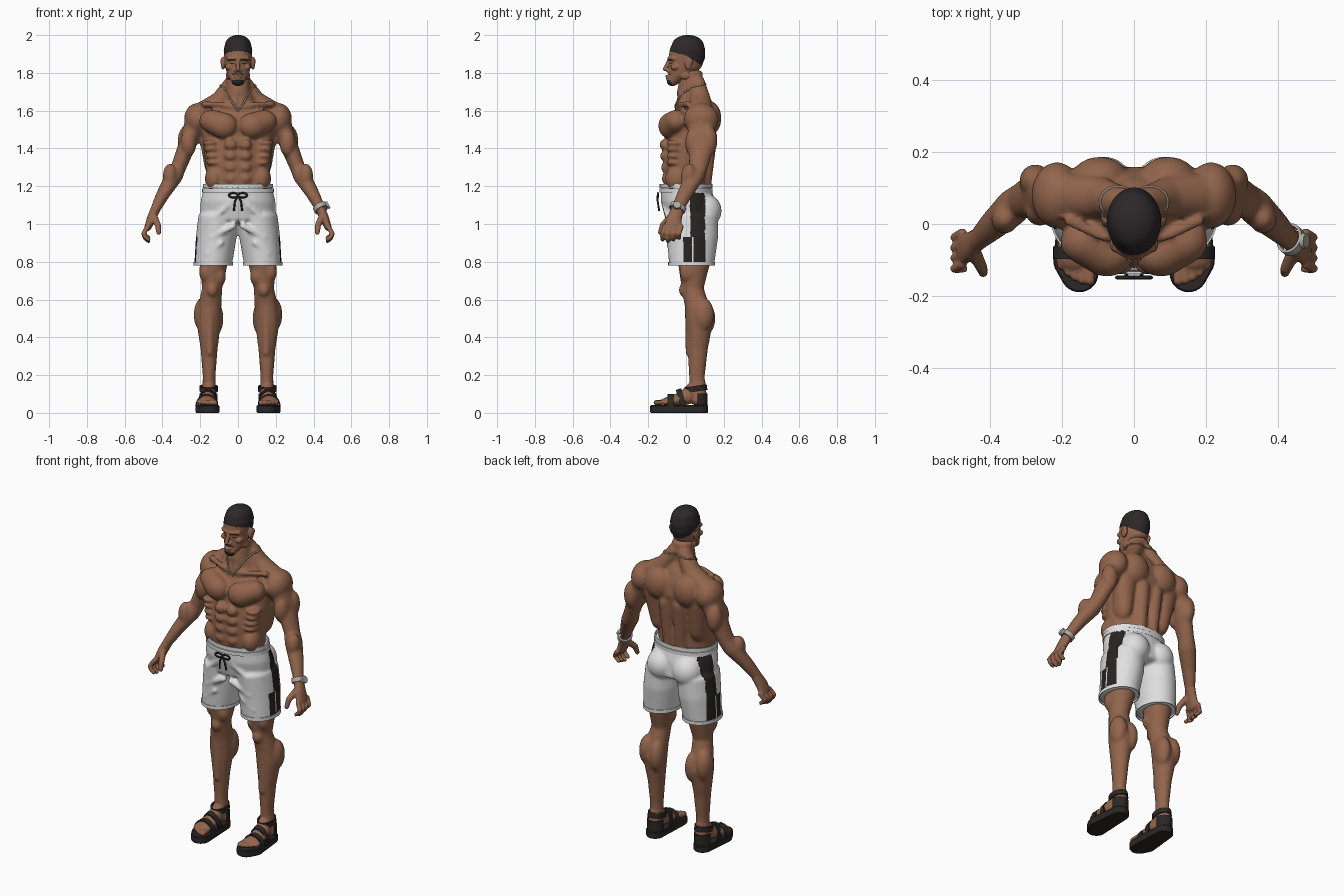
import bpy, bmesh
from math import pi, sin, cos
from mathutils import Vector

cube = bpy.data.objects.get("Cube")
if cube:
    bpy.data.objects.remove(cube, do_unlink=True)


def colour(name, red, green, blue):
    mat = bpy.data.materials.new(name)
    mat.diffuse_color = (red, green, blue, 1)
    mat.use_nodes = True
    shader = mat.node_tree.nodes["Principled BSDF"]
    shader.inputs["Base Color"].default_value = (red, green, blue, 1)
    shader.inputs["Roughness"].default_value = 0.8
    return mat


SKIN = colour("brown skin", .29, .13, .073)
HAIR = colour("black hair", .026, .02, .021)
CLOTH = colour("white cloth", .74, .74, .75)
PANEL = colour("dark panel", .022, .017, .016)
RUBBER = colour("black rubber", .024, .02, .019)
METAL = colour("silver metal", .42, .4, .37)
CHAIN = colour("dull chain", .25, .2, .15)

ball = bmesh.new()
bmesh.ops.create_icosphere(ball, subdivisions=4, radius=1)
SPHERE = [v.co.copy() for v in ball.verts]
ball.free()


def blob(bm, *points, sides=(1, -1)):
    """Chain of ellipsoids, each one hulled to the next, mirrored in x."""
    for side in sides:
        balls = []
        for x, y, z, *radii in points:
            rx, ry, rz = radii if len(radii) == 3 else radii * 3
            balls.append([(side * x + rx * p.x, y + ry * p.y, z + rz * p.z) for p in SPHERE])
        pairs = zip(balls, balls[1:]) if len(balls) > 1 else [(balls[0], [])]
        for first, second in pairs:
            verts = [bm.verts.new(co) for co in first + second]
            bmesh.ops.convex_hull(bm, input=verts)


def place(name, bm, mats):
    mesh = bpy.data.meshes.new(name)
    bm.to_mesh(mesh)
    bm.free()
    obj = bpy.data.objects.new(name, mesh)
    bpy.context.collection.objects.link(obj)
    for mat in mats:
        mesh.materials.append(mat)
    return obj


def sculpt(name, bm, voxel, steps, mats, rule=None):
    """Fuse overlapping masses into one skin, then colour faces by rule."""
    obj = place(name, bm, [])
    remesh = obj.modifiers.new("Fuse", "REMESH")
    remesh.mode = "VOXEL"
    remesh.voxel_size = voxel
    obj.modifiers.new("Relax", "SMOOTH").iterations = steps
    graph = bpy.context.evaluated_depsgraph_get()
    obj.data = bpy.data.meshes.new_from_object(obj.evaluated_get(graph))
    obj.modifiers.clear()
    obj.data.materials.clear()
    for mat in mats:
        obj.data.materials.append(mat)
    obj.data.shade_smooth()
    if rule:
        for face in obj.data.polygons:
            face.material_index = int(rule(*face.center))
    return obj


def strap(name, mat, centre, rx, ry, width, turn=(0, 0, 0), arc=2 * pi, thick=.008):
    """Flat elliptical band, closed or as an arc."""
    bm, count, rings = bmesh.new(), 40, []
    closed = arc > 6
    for i in range(count + (not closed)):
        a = arc * i / count
        rings.append([bm.verts.new(((rx + t) * cos(a), (ry + t) * sin(a), h))
                      for t, h in ((0, -width / 2), (thick, -width / 2), (thick, width / 2), (0, width / 2))])
    for a, b in zip(rings, rings[1:] + (rings[:1] if closed else [])):
        for j in range(4):
            bm.faces.new((a[j], b[j], b[j - 1], a[j - 1]))
    if not closed:
        bm.faces.new(rings[0])
        bm.faces.new(rings[-1])
    bmesh.ops.recalc_face_normals(bm, faces=bm.faces)
    obj = place(name, bm, [mat])
    obj.location, obj.rotation_euler = centre, turn
    obj.data.shade_smooth()
    obj.data.set_sharp_from_angle(angle=.7)


def cord(name, mat, points, radius, cyclic=False):
    curve = bpy.data.curves.new(name, "CURVE")
    curve.dimensions = "3D"
    curve.bevel_depth, curve.bevel_resolution = radius, 2
    line = curve.splines.new("POLY")
    line.points.add(len(points) - 1)
    for spot, co in zip(line.points, points):
        spot.co = (*co, 1)
    line.use_cyclic_u = cyclic
    curve.materials.append(mat)
    bpy.context.collection.objects.link(bpy.data.objects.new(name, curve))


# Torso core and neck
body = bmesh.new()
blob(body, (0, 0, 1.13, .16, .115, .03), (0, 0, 1.24, .165, .118, .03), (0, 0, 1.33, .175, .118, .03),
     (0, .02, 1.43, .185, .125, .03), (0, .035, 1.52, .185, .125, .03), (0, .045, 1.59, .165, .1, .03),
     (0, .04, 1.64, .1, .085, .03), (0, .02, 1.7, .064, .068, .02), (0, .03, 1.8, .06, .058, .02), sides=(1,))
blob(body, (.03, .06, 1.75, .04), (.09, .075, 1.665, .05, .055, .038), (.19, .08, 1.6, .05, .06, .045))  # trapezius
blob(body, (.02, -.045, 1.62, .014), (.09, -.035, 1.633, .013), (.18, .01, 1.635, .016))  # collarbone
blob(body, (.035, .02, 1.77, .02), (.018, -.045, 1.64, .012))  # neck tendon
blob(body, (.075, -.088, 1.52, .072, .058, .068), (.14, -.05, 1.545, .065, .06, .06))  # pectoral
blob(body, (.14, .09, 1.5, .07, .06, .09), (.13, .06, 1.33, .05, .06, .08))  # lat
blob(body, (.095, .125, 1.56, .08, .062, .09))  # shoulder blade
blob(body, (.04, .09, 1.18, .035, .04, .04), (.045, .125, 1.46, .04, .04, .05))  # spine column
for row in range(4):
    blob(body, (.038, -.115 + .004 * row, 1.42 - .06 * row, .034, .026, .028))  # abdominals
    blob(body, (.145 - .006 * row, -.06, 1.43 - .035 * row, .042, .045, .016))  # ribs
blob(body, (.125, -.045, 1.24, .05, .065, .07))  # oblique

# Arms
blob(body, (.225, .08, 1.54, .055, .075, .06), (.268, .085, 1.42, .046, .066, .05), (.315, .065, 1.3, .04, .05, .04),
     (.34, .045, 1.25, .047, .052, .04), (.395, -.005, 1.16, .037, .042, .03), (.437, -.045, 1.08, .025, .032, .03))
blob(body, (.215, .08, 1.555, .07, .092, .085))  # deltoid
blob(body, (.262, .04, 1.43, .042, .045, .075))  # biceps
blob(body, (.275, .12, 1.44, .044, .046, .08))  # triceps
blob(body, (.36, .015, 1.25, .038, .042, .07))  # forearm

# Legs
blob(body, (.118, .035, .95, .09, .11, .04), (.13, .042, .78, .073, .082, .03), (.137, .035, .66, .053, .058, .03),
     (.15, .06, .56, .062, .065, .03), (.155, .072, .49, .066, .072, .03), (.153, .062, .34, .045, .054, .03),
     (.153, .058, .2, .034, .042, .03), (.153, .06, .13, .035, .042, .02))
blob(body, (.098, .015, .725, .034, .045, .055))  # inner thigh
blob(body, (.172, .01, .75, .034, .045, .06))  # outer thigh
blob(body, (.137, -.012, .65, .03, .026, .035))  # kneecap
blob(body, (.118, .1, .5, .04, .055, .09))  # inner calf
blob(body, (.188, .09, .52, .046, .058, .09))  # outer calf
blob(body, (.148, .015, .58, .022, .022, .03), (.15, .02, .32, .022))  # shin
body_skin = sculpt("body", body, .0095, 3, [SKIN])

# Head
head = bmesh.new()
blob(head, (0, -.072, 1.755, .034, .03, .025), (0, -.03, 1.79, .056, .062, .02), (0, -.005, 1.83, .067, .086, .02),
     (0, .004, 1.88, .073, .097, .02), (0, .008, 1.92, .076, .094, .04), (0, .01, 1.946, .069, .084, .055), sides=(1,))
blob(head, (.048, 0, 1.785, .016, .03, .022))  # jaw corner
blob(head, (.05, -.055, 1.83, .018, .025, .016))  # cheekbone
blob(head, (.012, -.09, 1.876, .01), (.05, -.067, 1.876, .012))  # brow ridge
blob(head, (0, -.09, 1.868, .009), (0, -.112, 1.82, .011), sides=(1,))  # nose
blob(head, (.012, -.096, 1.812, .01))  # nostril
blob(head, (0, -.096, 1.783, .022, .014, .007), sides=(1,))  # upper lip
blob(head, (0, -.094, 1.77, .019, .014, .007), sides=(1,))  # lower lip
blob(head, (.08, .012, 1.85, .01, .021, .034), (.083, .02, 1.862, .01, .018, .02))  # ear


def dark_hair(x, y, z):
    x, front = abs(x), y < -.05
    scalp = z > 1.893 - .25 * y - .4 * max(y, 0)
    brow = front and .012 < x < .055 and abs(z - 1.87) < .005
    eye = front and .018 < x < .044 and abs(z - 1.85) < .003
    beard = y < -.072 and x < .032 and (1.734 < z < 1.76 or abs(z - 1.794) < .003)
    return scalp or brow or eye or beard


sculpt("head", head, .0045, 2, [SKIN, HAIR], dark_hair)

# Hands
hands = bmesh.new()
blob(hands, (.434, -.042, 1.085, .025, .031, .03), (.458, -.062, 1.03, .023, .04, .03), (.476, -.07, .985, .019, .046, .02))
for i in range(4):
    y = -.112 + .029 * i
    drop = .008 * abs(i - 1)
    blob(hands, (.478, y, .985, .013), (.5, y - .012, .95, .012), (.492, y - .014, .925 + drop, .0115),
         (.474, y - .012, .91 + drop, .011))
blob(hands, (.445, -.08, 1.035, .02), (.424, -.122, .995, .016), (.42, -.136, .955, .0125))  # thumb
sculpt("hands", hands, .0055, 1, [SKIN])

# Feet
feet = bmesh.new()
blob(feet, (.153, .06, .16, .035, .043, .03), (.157, .068, .07, .041, .043, .035))
blob(feet, (.153, .05, .14, .033, .04, .03), (.16, 0, .08, .042, .05, .036), (.165, -.085, .06, .052, .045, .025))
for i in range(5):
    x = .126 + .02 * i
    blob(feet, (x, -.09, .06, .013), (x - .003, -.157 + .0025 * i * i, .054, .0145 - .001 * i))
sculpt("feet", feet, .0055, 1, [SKIN])

# Shorts
shorts = bmesh.new()
blob(shorts, (0, 0, 1.195, .18, .132, .015), (0, .01, 1.12, .198, .143, .03), (0, .025, 1.03, .2, .135, .03), sides=(1,))
blob(shorts, (.105, .03, 1.04, .105, .14, .04), (.115, .035, .93, .108, .135, .03), (.131, .03, .79, .1, .12, .012))
blob(shorts, (.085, .1, 1.07, .085, .088, .09))  # seat
blob(shorts, (.025, -.1, .99, .018), (.14, -.085, .93, .015))  # crotch fold
blob(shorts, (.05, -.115, 1.1, .014), (.13, -.095, 1.03, .012))  # hip fold
blob(shorts, (.09, -.09, .9, .014), (.16, -.078, .84, .012))  # leg fold


def side_panel(x, y, z):
    low = z < .93
    inside = abs(x) > .14 and .8 < z < 1.165 and (-.015 if low else .02) < y < .1
    return inside and not (low and .03 < y < .04)


sculpt("shorts", shorts, .009, 2, [CLOTH, PANEL], side_panel)
for i, name in enumerate(("lower", "upper")):
    strap(name + "_waistband", CLOTH, (0, 0, 1.178 + .024 * i), .184 - .004 * i, .135 - .002 * i, .022, thick=.006)

# Drawstring bow
for side, name in ((1, "left"), (-1, "right")):
    loop = [(side * (.024 - .024 * cos(a)), -.149, 1.152 + .012 * sin(a)) for a in (i * pi / 8 for i in range(16))]
    cord(name + "_bow_loop", PANEL, loop, .005, True)
    cord(name + "_bow_end", PANEL, [(0, -.15, 1.15), (side * .016, -.15, 1.12), (side * .022, -.142, 1.07)], .005)

# Sandals and hems
for side, name in ((1, "left"), (-1, "right")):
    sole = bmesh.new()
    for x, y, r in ((.158, .067, .05), (.165, -.1, .06), (.152, -.137, .053)):
        for i in range(32):
            for z, inset in ((0, .004), (.006, 0), (.036, 0), (.041, .004)):
                a = pi * i / 16
                sole.verts.new((side * (x + (r - inset) * cos(a)), y + (r - inset) * sin(a), z))
    bmesh.ops.convex_hull(sole, input=sole.verts[:])
    bmesh.ops.delete(sole, geom=[v for v in sole.verts if not v.link_faces], context="VERTS")
    place(name + "_sole", sole, [RUBBER])
    upright = (pi / 2, 0, 0)
    strap(name + "_toe_strap", RUBBER, (side * .165, -.08, .036), .052, .056, .035, upright, pi)
    strap(name + "_instep_strap", RUBBER, (side * .16, -.012, .036), .046, .086, .03, (pi / 2 + .3, 0, 0), pi)
    strap(name + "_ankle_strap", RUBBER, (side * .155, .052, .128), .04, .052, .03, (.15, 0, 0))
    strap(name + "_heel_cup", RUBBER, (side * .157, .06, .07), .04, .046, .065, arc=pi)
    strap(name + "_hem", CLOTH, (side * .131, .03, .79), .099, .119, .02, thick=.005)

# Wristwatch on the left arm
tilt = (-.4, -.5, 0)
strap("watch_band", METAL, (.437, -.044, 1.085), .03, .036, .026, tilt)
dial = bmesh.new()
bmesh.ops.create_cone(dial, cap_ends=True, segments=24, radius1=.022, radius2=.02, depth=.012)
watch = place("watch_dial", dial, [METAL])
watch.location, watch.rotation_euler = (.475, -.047, 1.1), (0, 1.1, 0)

# Necklace laid on the skin by casting rays
links = []
for i in range(17):
    a = pi * i / 16
    out = Vector((cos(a), sin(a), 0))
    start = Vector((0, .03, 1.725 + .02 * sin(a))) + out
    links.append(body_skin.ray_cast(start, -out)[:2])
for i in range(1, 24):
    x = .07 * (i / 12 - 1)
    links.append(body_skin.ray_cast((x, -1, 1.6 + .12 * (abs(x) / .07) ** 1.2), (0, 1, 0))[:2])
cord("necklace", CHAIN, [co for hit, co in links if hit], .005, True)
